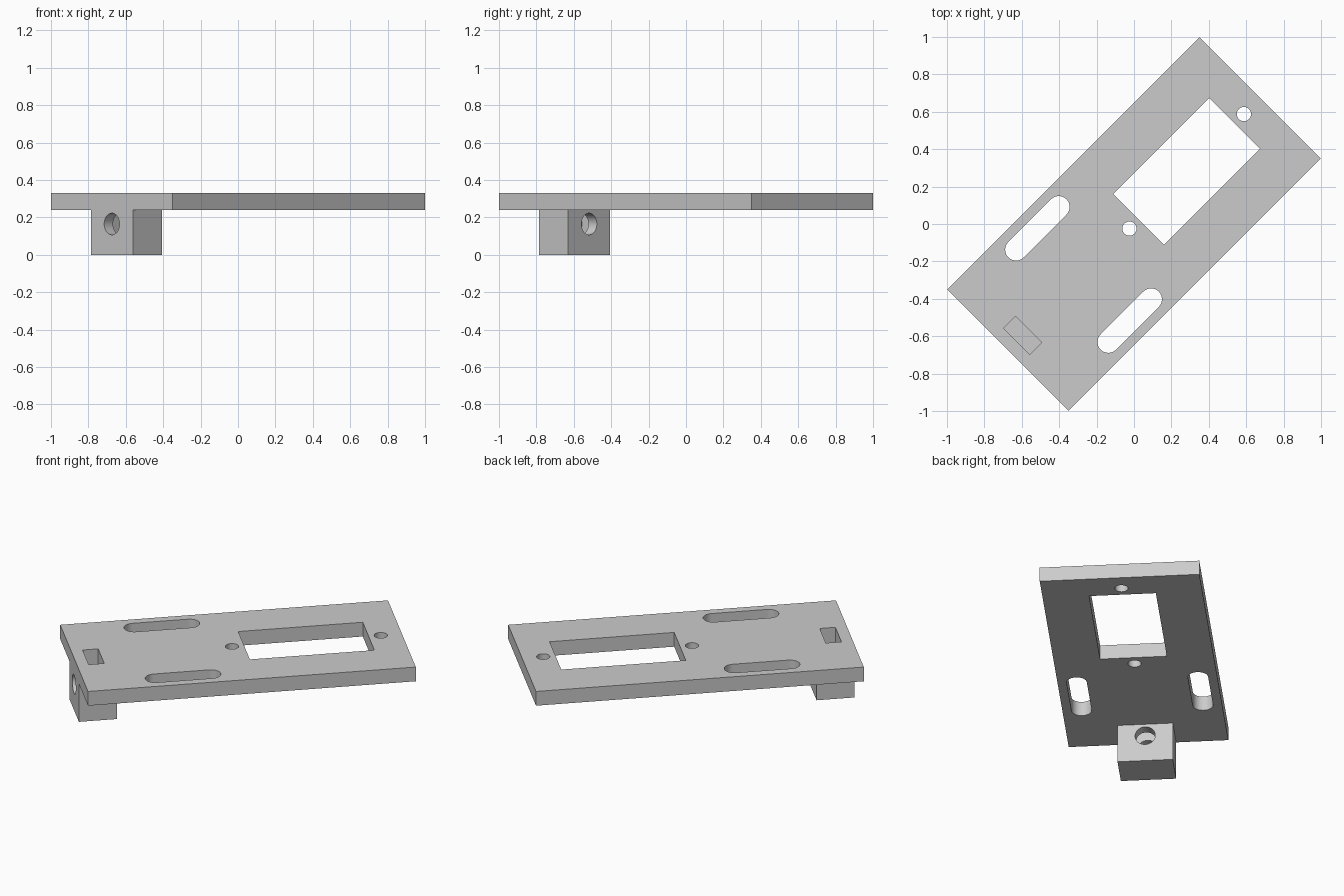
import bpy, bmesh, math
from mathutils import Matrix

if "Cube" in bpy.data.objects:
    bpy.data.objects.remove(bpy.data.objects["Cube"], do_unlink=True)

PLATE_BOTTOM, PLATE_TOP = 0.24, 0.33
HALF_LENGTH, HALF_WIDTH = 0.954, 0.459

grey = bpy.data.materials.new("plain grey")
grey.use_nodes = True
grey.diffuse_color = (0.6, 0.6, 0.6, 1)
grey.node_tree.nodes["Principled BSDF"].inputs["Base Color"].default_value = grey.diffuse_color


def prism(name, outline, z0, z1, matrix=Matrix()):
    """Extrude a flat outline from z0 to z1."""
    bm = bmesh.new()
    face = bm.faces.new([bm.verts.new((x, y, z0)) for x, y in outline])
    side = bmesh.ops.extrude_face_region(bm, geom=[face])
    new_verts = [g for g in side["geom"] if isinstance(g, bmesh.types.BMVert)]
    bmesh.ops.translate(bm, verts=new_verts, vec=(0, 0, z1 - z0))
    bmesh.ops.recalc_face_normals(bm, faces=bm.faces)
    bm.transform(matrix)
    mesh = bpy.data.meshes.new(name)
    bm.to_mesh(mesh)
    bm.free()
    mesh.materials.append(grey)
    obj = bpy.data.objects.new(name, mesh)
    bpy.context.collection.objects.link(obj)
    return obj


def rectangle(x0, x1, half_width):
    return [(x0, -half_width), (x1, -half_width), (x1, half_width), (x0, half_width)]


def slot(x0, x1, y, radius, steps=24):
    """Round-ended outline; a plain circle when x0 equals x1."""
    points = []
    for centre, start in ((x1, -math.pi / 2), (x0, math.pi / 2)):
        count = steps if x0 == x1 else steps + 1
        for i in range(count):
            a = start + math.pi * i / steps
            points.append((centre + radius * math.cos(a), y + radius * math.sin(a)))
    return points


def cut(target, cutters):
    """Subtract each cutter and bake the result."""
    for cutter in cutters:
        mod = target.modifiers.new("cut", 'BOOLEAN')
        mod.operation, mod.solver, mod.object = 'DIFFERENCE', 'EXACT', cutter
    graph = bpy.context.evaluated_depsgraph_get()
    baked = bpy.data.meshes.new_from_object(target.evaluated_get(graph))
    target.modifiers.clear()
    target.data = baked


# Mounting plate and the lug under its end
plate = prism("mounting_plate", rectangle(-HALF_LENGTH, HALF_LENGTH, HALF_WIDTH), PLATE_BOTTOM, PLATE_TOP)
lug = prism("clamp_lug", rectangle(-HALF_LENGTH, -0.732, 0.159), 0, PLATE_BOTTOM)

# Window, screw holes and adjustment slots through the plate
openings = [rectangle(0.035, 0.76, 0.192)]
openings += [slot(x, x, 0, 0.038) for x in (-0.035, 0.831)]
openings += [slot(-0.543, -0.22, side * 0.349, 0.058) for side in (-1, 1)]
plate_cutters = [prism("opening_cutter", o, 0.2, 0.4) for o in openings]

# Nut pocket from the top down into the lug, bolt hole along its length
pocket = prism("nut_pocket_cutter", rectangle(-0.887, -0.796, 0.1), 0.065, 0.4)
along = Matrix.Translation((0, 0, 0.165)) @ Matrix.Rotation(math.pi / 2, 4, 'Y')
bolt = prism("bolt_hole_cutter", slot(0, 0, 0, 0.058), -1.1, -0.6, along)

cut(plate, plate_cutters + [pocket])
cut(lug, [pocket, bolt])
for helper in plate_cutters + [pocket, bolt]:
    bpy.data.objects.remove(helper, do_unlink=True)

# Smooth the round walls and turn the bracket diagonally
bpy.ops.object.select_all(action='DESELECT')
for part in (plate, lug):
    part.rotation_euler.z = math.pi / 4
    part.select_set(True)
bpy.context.view_layer.objects.active = plate
bpy.ops.object.shade_smooth_by_angle(angle=math.radians(30))
